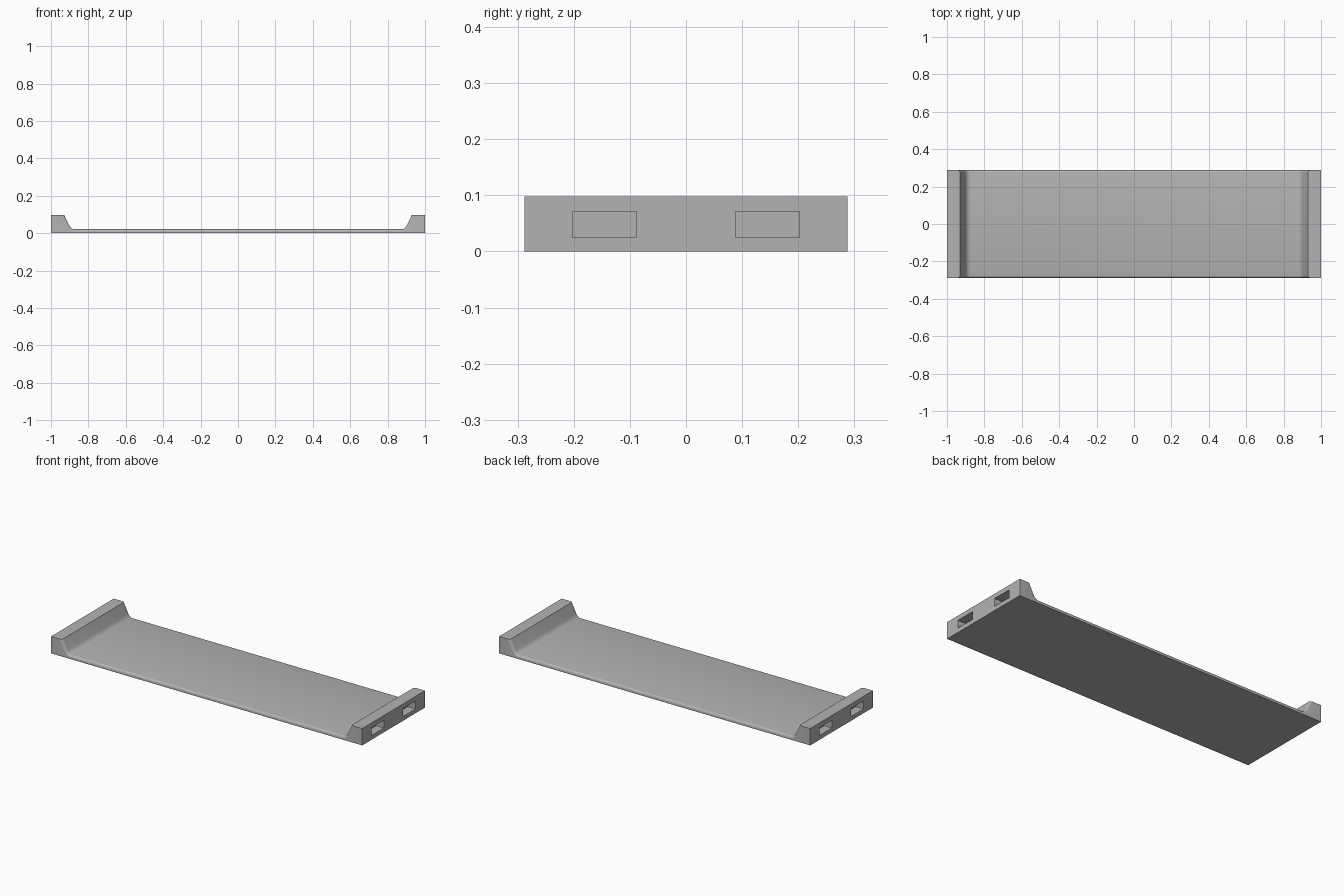
import bpy
import bmesh
from mathutils import Vector

HALF_L, HALF_W, HEIGHT = 1.0, 0.288, 0.098
FLOOR, LIP, FOOT = 0.021, 0.93, 0.892
FILLET, ROUND = 0.022, 0.012

cube = bpy.data.objects.get("Cube")
if cube:
    bpy.data.objects.remove(cube, do_unlink=True)

grey = bpy.data.materials.new("light_grey")
grey.use_nodes = True
colour = (0.45, 0.45, 0.45, 1)
grey.diffuse_color = colour
grey.node_tree.nodes["Principled BSDF"].inputs["Base Color"].default_value = colour


def add_object(name, bm):
    mesh = bpy.data.meshes.new(name)
    bmesh.ops.recalc_face_normals(bm, faces=bm.faces)
    bm.to_mesh(mesh)
    bm.free()
    obj = bpy.data.objects.new(name, mesh)
    bpy.context.collection.objects.link(obj)
    return obj


def groove_half(steps=6):
    """Right half of the channel, from the raised lip down to the floor."""
    lip, foot = Vector((LIP, HEIGHT)), Vector((FOOT, FLOOR))
    start = foot + (lip - foot).normalized() * FILLET
    end = foot - Vector((FILLET, 0))
    points = [lip]
    for i in range(steps + 1):
        t = i / steps
        points.append(start * (1 - t) ** 2 + foot * 2 * t * (1 - t) + end * t * t)
    return points


# Tray: extruded side profile with raised ends and filleted inner slopes
half = groove_half()
groove = half + [Vector((-p.x, p.y)) for p in reversed(half)]
profile = [Vector((-HALF_L, 0)), Vector((HALF_L, 0)), Vector((HALF_L, HEIGHT))]
profile += groove + [Vector((-HALF_L, HEIGHT))]

bm = bmesh.new()
face = bm.faces.new([bm.verts.new((p.x, -HALF_W, p.y)) for p in profile])
result = bmesh.ops.extrude_face_region(bm, geom=[face])
moved = [g for g in result["geom"] if isinstance(g, bmesh.types.BMVert)]
bmesh.ops.translate(bm, verts=moved, vec=(0, 2 * HALF_W, 0))
bmesh.ops.recalc_face_normals(bm, faces=bm.faces)

# Round the long edges of the channel at the front and back
rim = [e for e in bm.edges
       if abs(e.verts[0].co.y - e.verts[1].co.y) < 1e-5
       and all(abs(v.co.x) < LIP + 0.001 and v.co.z > 0.001 for v in e.verts)]
bmesh.ops.bevel(bm, geom=rim, offset=ROUND, offset_type='OFFSET', segments=4,
                profile=0.5, affect='EDGES', clamp_overlap=False)
tray = add_object("tray", bm)
tray.data.materials.append(grey)

# Slots: two blind rectangular pockets in each end
bm = bmesh.new()
for sx in (-1, 1):
    for sy in (-1, 1):
        box = bmesh.ops.create_cube(bm, size=1)["verts"]
        bmesh.ops.scale(bm, verts=box, vec=(0.1, 0.114, 0.046))
        bmesh.ops.translate(bm, verts=box, vec=(sx * HALF_L, sy * 0.145, 0.048))
cutter = add_object("slot_cutter", bm)
cutter.hide_render = True

bpy.ops.object.select_all(action='DESELECT')
tray.select_set(True)
bpy.context.view_layer.objects.active = tray
cut = tray.modifiers.new("slots", 'BOOLEAN')
cut.operation = 'DIFFERENCE'
cut.solver = 'EXACT'
cut.object = cutter
bpy.ops.object.modifier_apply(modifier=cut.name)
bpy.data.objects.remove(cutter, do_unlink=True)
bpy.ops.object.shade_smooth_by_angle(angle=0.6)
